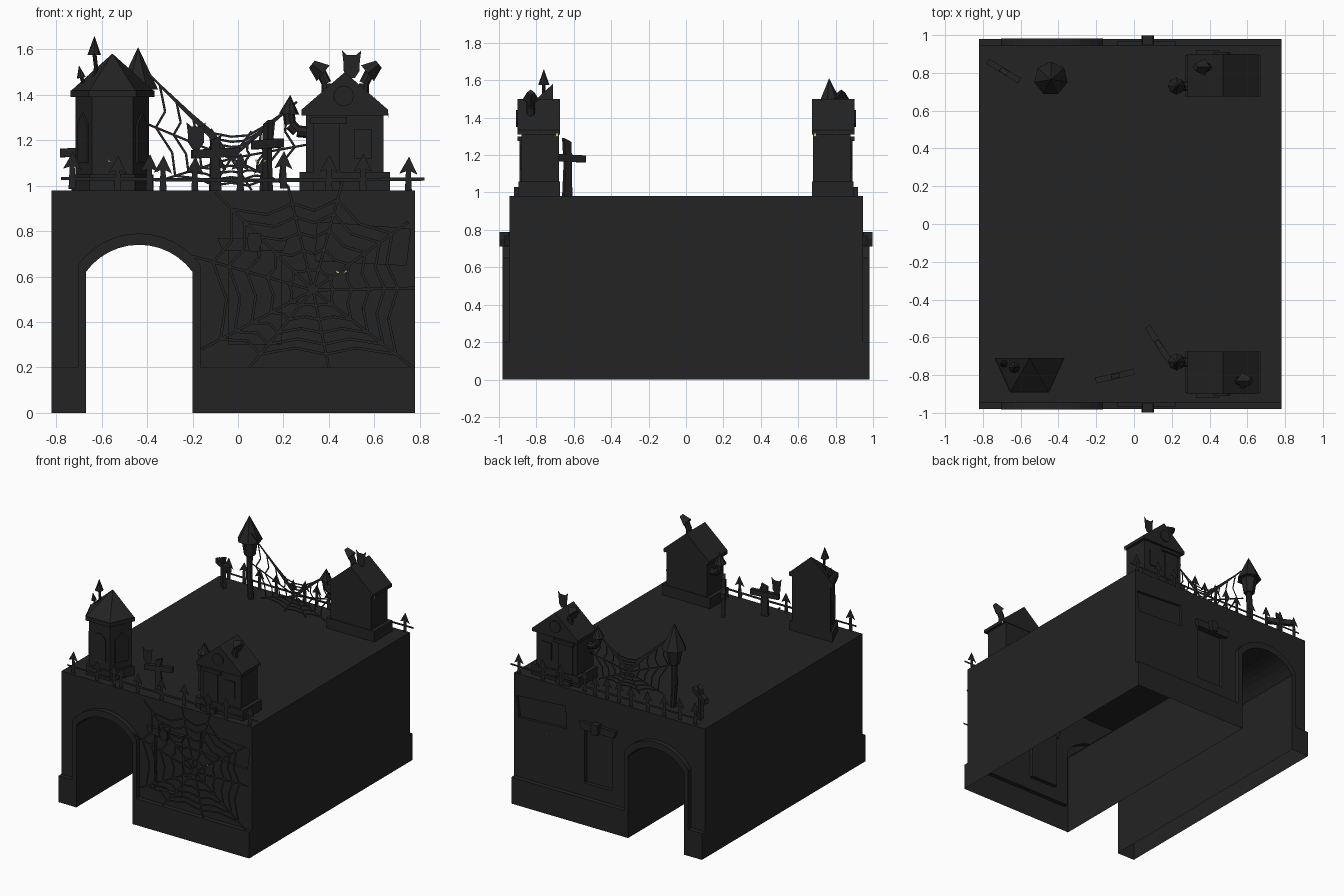
import bpy, bmesh, math
from mathutils import Vector

if "Cube" in bpy.data.objects:
    bpy.data.objects.remove(bpy.data.objects["Cube"])

def material(name, col):
    m = bpy.data.materials.new(name)
    m.diffuse_color = (*col, 1)
    m.use_nodes = True
    m.node_tree.nodes["Principled BSDF"].inputs["Base Color"].default_value = m.diffuse_color
    return m

BLACK = material("soot black", (0.017, 0.017, 0.017))
GLOW = material("pale yellow", (0.75, 0.68, 0.3))

def finish(name, bm, mat=BLACK):
    bmesh.ops.recalc_face_normals(bm, faces=bm.faces)
    me = bpy.data.meshes.new(name)
    bm.to_mesh(me)
    bm.free()
    me.materials.append(mat)
    ob = bpy.data.objects.new(name, me)
    bpy.context.collection.objects.link(ob)
    return ob

def loft(name, a, b, mat=BLACK):
    """Solid between two matching loops of 3D points."""
    bm = bmesh.new()
    A = [bm.verts.new(p) for p in a]
    B = [bm.verts.new(p) for p in b]
    bm.faces.new(A)
    bm.faces.new(B[::-1])
    for i in range(len(A)):
        j = (i + 1) % len(A)
        bm.faces.new((A[i], A[j], B[j], B[i]))
    return finish(name, bm, mat)

def prism(name, pts, y0, y1, mat=BLACK):
    return loft(name, [(x, y0, z) for x, z in pts], [(x, y1, z) for x, z in pts], mat)

def rect(x0, x1, z0, z1):
    return [(x0, z0), (x1, z0), (x1, z1), (x0, z1)]

def card(name, polys, y, mat=BLACK):
    """Flat cut-outs in the x-z plane."""
    bm = bmesh.new()
    for p in polys:
        bm.faces.new([bm.verts.new((x, y, z)) for x, z in p])
    return finish(name, bm, mat)

def cone(name, base, tip, r0, r1=0, n=8):
    base, tip = Vector(base), Vector(tip)
    bm = bmesh.new()
    bmesh.ops.create_cone(bm, cap_ends=True, segments=n, radius1=r0, radius2=r1, depth=(tip - base).length)
    rot = (tip - base).to_track_quat('Z', 'Y')
    for v in bm.verts:
        v.co = rot @ v.co + (base + tip) / 2
    return finish(name, bm)

def arch(cx, hw, zb, zs, zt, n=12):
    """Outline of a segmental arch."""
    s = zt - zs
    R = (hw * hw + s * s) / (2 * s)
    a = math.asin(min(1, hw / R))
    top = [(cx + R * math.sin(a - 2 * a * i / n), zt - R + R * math.cos(a - 2 * a * i / n)) for i in range(n + 1)]
    return [(cx - hw, zb), (cx + hw, zb)] + top

# gate block: stepped section, arch trim, tunnel, recessed door and window
sec = [(-.98, -.1), (.98, -.1), (.98, .2), (.945, .2), (.945, .98), (-.945, .98), (-.945, .2), (-.98, .2)]
block = loft("gate_block", [(-.82, y, z) for y, z in sec], [(.78, y, z) for y, z in sec])
window = [(.35, .84), (.76, .81), (.74, .65), (.34, .67)]
tools = [(prism("trim_tool", arch(-.435, .27, -.2, .65, .79), -.981, .981), 'UNION'),
         (prism("tunnel_tool", arch(-.435, .235, -.3, .62, .74), -1.2, 1.2), 'DIFFERENCE')]
for s in (-1, 1):
    tools.append((prism("door_tool", rect(-.04, .19, .30, .72), s * .915, s * 1.1), 'DIFFERENCE'))
    tools.append((prism("window_tool", window, s * .925, s * 1.1), 'DIFFERENCE'))
for t, op in tools:
    m = block.modifiers.new("cut", 'BOOLEAN')
    m.object, m.operation, m.solver = t, op, 'EXACT'
bpy.context.view_layer.update()
me = bpy.data.meshes.new_from_object(block.evaluated_get(bpy.context.evaluated_depsgraph_get()))
block.modifiers.clear()
block.data = me
for t, _ in tools:
    bpy.data.objects.remove(t)
bm = bmesh.new()
bm.from_mesh(me)
bmesh.ops.bisect_plane(bm, geom=bm.verts[:] + bm.edges[:] + bm.faces[:], plane_co=(0, 0, 0), plane_no=(0, 0, 1), clear_inner=True)
bm.to_mesh(me)
bm.free()

def eyes(name, x, y, z):
    card(name, [[(x + d * .006, z - .007), (x + d * .022, z - .004), (x + d * .024, z + .008)] for d in (-1, 1)], y, GLOW)

def owl(name, x, y, z):
    half = [(.015, 0), (.035, .03), (.035, .06), (.042, .12), (.02, .1)]
    card(name, [[(x + a, z + b) for a, b in half] + [(x - a, z + b) for a, b in half[::-1]]], y)

def pipe(name, pts, r):
    for i in range(len(pts) - 1):
        cone(f"{name}_{i}", pts[i], pts[i + 1], r, r, 8)

def house(tag, s):
    Y = lambda y: s * y
    # base, walls, gable roof
    prism(tag + "_base", rect(.27, .67, .98, 1.06), Y(.675), Y(.895))
    prism(tag + "_walls", [(.30, 1.05), (.64, 1.05), (.64, 1.33), (.47, 1.48), (.30, 1.33)], Y(.68), Y(.88))
    prism(tag + "_roof", [(.28, 1.31), (.66, 1.31), (.66, 1.335), (.47, 1.5), (.28, 1.335)], Y(.675), Y(.9))
    # door, lintel, round window, side window
    prism(tag + "_door", rect(.33, .45, 1.05, 1.28), Y(.875), Y(.889))
    prism(tag + "_lintel", rect(.32, .48, 1.275, 1.3), Y(.875), Y(.9))
    prism(tag + "_side_window", rect(.51, .59, 1.12, 1.25), Y(.875), Y(.887))
    prism(tag + "_round_window", [(.465 + .045 * math.cos(i * math.pi / 6), 1.395 + .045 * math.sin(i * math.pi / 6)) for i in range(12)], Y(.895), Y(.908))
    prism(tag + "_step", rect(.33, .45, .98, 1.03), Y(.88), Y(.92))
    # bent stove pipe with pointed cap
    pipe(tag + "_pipe", [(.31, Y(.73), 1.235), (.26, Y(.73), 1.24), (.23, Y(.73), 1.27), (.222, Y(.73), 1.33)], .026)
    cone(tag + "_pipe_cap", (.225, Y(.73), 1.315), (.23, Y(.73), 1.4), .045)
    # chimney
    x, d = (.575, 1) if s < 0 else (.37, -1)
    pipe(tag + "_chimney", [(x - d * .02, Y(.83), 1.38), (x - d * .02, Y(.83), 1.45), (x + d * .01, Y(.83), 1.51)], .022)
    cone(tag + "_chimney_cap", (x - d * .005, Y(.83), 1.495), (x + d * .045, Y(.83), 1.535), .045, .02, 4)
    # glowing side eyes
    loft(tag + "_side_eyes", [(.661, Y(.68), 1.3), (.661, Y(.70), 1.3), (.661, Y(.69), 1.32)],
         [(.663, Y(.68), 1.3), (.663, Y(.70), 1.3), (.663, Y(.69), 1.32)], GLOW)

house("front_house", -1)
house("back_house", 1)
owl("roof_owl", .5, .76, 1.475)

# half-round tower with three window bays
def bay(z, k):
    return [(-.553 + x * k, -.71 + y * k, z) for x, y in [(-.18, 0), (-.1, -.178), (.1, -.178), (.18, 0)]]
for nm, z0, k0, z1, k1 in [("base", .98, 1, 1.05, 1), ("body", 1.05, .9, 1.39, .9),
                           ("cornice", 1.39, 1.03, 1.42, 1.03), ("roof", 1.42, 1, 1.58, .01)]:
    loft("tower_" + nm, bay(z0, k0), bay(z1, k1))
prism("tower_window", arch(-.553, .055, 1.1, 1.26, 1.31, 8), -.865, -.876)
for d in (-1, 1):
    a, b = Vector((-.553 + d * .162, -.71)), Vector((-.553 + d * .09, -.87))
    n = Vector((d * .9, -.4)) * .009
    pts = [(.2, 1.1), (.8, 1.1), (.8, 1.27), (.5, 1.32), (.2, 1.27)]
    P = [(a.lerp(b, t), z) for t, z in pts]
    loft("tower_side_window", [(p.x, p.y, z) for p, z in P], [(p.x + n.x, p.y + n.y, z) for p, z in P])
pipe("tower_spire", [(-.64, -.76, 1.46), (-.625, -.76, 1.52), (-.633, -.76, 1.59)], .009)
cone("tower_spire_tip", (-.633, -.76, 1.575), (-.632, -.76, 1.66), .03)
pipe("tower_small_spire", [(-.67, -.74, 1.41), (-.692, -.74, 1.49)], .008)
cone("tower_small_spire_tip", (-.69, -.74, 1.475), (-.7, -.74, 1.53), .02)
eyes("tower_eyes", -.55, -.892, 1.11)

# lamp post with witch-hat lid
pipe("lamp_post", [(-.43, .77, .98), (-.445, .77, 1.15), (-.44, .77, 1.33)], .022)
cone("lamp_lantern", (-.44, .77, 1.31), (-.44, .77, 1.44), .04, .06, 6)
cone("lamp_lid", (-.44, .77, 1.425), (-.44, .765, 1.61), .09, 0, 7)

# wooden crosses: (name, x, y, height, angle, arm half-length, arm height)
def cross(name, x, y, h, ang, arm, ah):
    c, s = math.cos(ang), math.sin(ang)
    for part, pts in (("post", [(-.025, .98), (.025, .98), (.016, 1.15), (.025, .98 + h), (-.02, .96 + h)]),
                      ("arm", [(-arm, ah - .02), (arm, ah - .012), (arm, ah + .028), (-arm, ah + .018)])):
        f = lambda u, v, z: (x + u * c - v * s, y + u * s + v * c, z)
        w = .012 if part == "post" else .016
        loft(name + "_" + part, [f(u, -w, z) for u, z in pts], [f(u, w, z) for u, z in pts])
cross("front_cross", .13, -.635, .31, -1.0, .11, 1.18)
cross("middle_cross", -.1, -.805, .24, .23, .105, 1.14)
cross("back_cross", -.69, .81, .24, -.55, .1, 1.145)
owl("cross_owl", -.185, -.82, 1.16)
eyes("cross_eyes", .1, -.66, 1.11)

# fences of flat spikes with a rail
def fence(name, y, xs):
    spike = [(-.016, .975), (.016, .975), (.011, 1.075), (.04, 1.06), (.003, 1.14), (-.04, 1.065), (-.011, 1.075)]
    polys = [[(x + u, z + .012 * math.sin(x * 40)) for u, z in spike] for x in xs]
    polys.append([(-.78, 1.025), (0, 1.015), (.82, 1.022), (.82, 1.036), (0, 1.032), (-.78, 1.038)])
    card(name, polys, y)
fence("front_fence", -.93, [-.73, -.53, -.39, -.33, -.19, .01, .2, .4, .55, .75])
fence("back_fence", .93, [-.73, -.6, -.47, -.33, -.19, -.09, .01, .11, .2, .4, .55, .75])

# lintel, ornament, door panel and eyes on both long walls
for s, tag in ((-1, "front"), (1, "back")):
    prism(tag + "_door_lintel", [(-.07, .715), (.2, .715), (.22, .77), (-.09, .77)], s * .93, s * .97)
    prism(tag + "_door_ornament", [(.05, .71), (.09, .71), (.105, .75), (.1, .79), (.045, .79), (.04, .75)], s * .95, s * .998)
    eyes(tag + "_wall_eyes", .455, s * .99, .622)

# spider webs: spokes and sagging rings
def web(name, cx, cz, y, ends, rings, w):
    C = Vector((cx, cz))
    E = [Vector(e) for e in ends]
    polys = []
    def strip(a, b):
        d = (b - a).normalized() * w
        n = Vector((-d.y, d.x))
        polys.append([tuple(q) for q in (a - n, b - n, b + n, a + n)])
    for i, e in enumerate(E):
        strip(C, e)
        f = E[(i + 1) % len(E)]
        for t in rings:
            a, b = C.lerp(e, t), C.lerp(f, t)
            m = C.lerp((a + b) / 2, .9)
            strip(a, m)
            strip(m, b)
    card(name, polys, y)
web("wall_web", .33, .54, -.987, [(.78, .55), (.75, .84), (.46, 1.02), (.22, 1.0), (-.1, .97), (-.2, .69),
    (-.16, .28), (.05, .2), (.4, .2), (.77, .2)], (.2, .38, .55, .7, .83), .006)
web("fence_web", -.03, 1.12, .73, [(.3, 1.18), (.26, 1.37), (.06, 1.24), (-.12, 1.25), (-.4, 1.5), (-.42, 1.28),
    (-.32, 1.03), (-.12, .98), (.06, .98), (.22, 1.0)], (.25, .45, .65, .85), .005)
